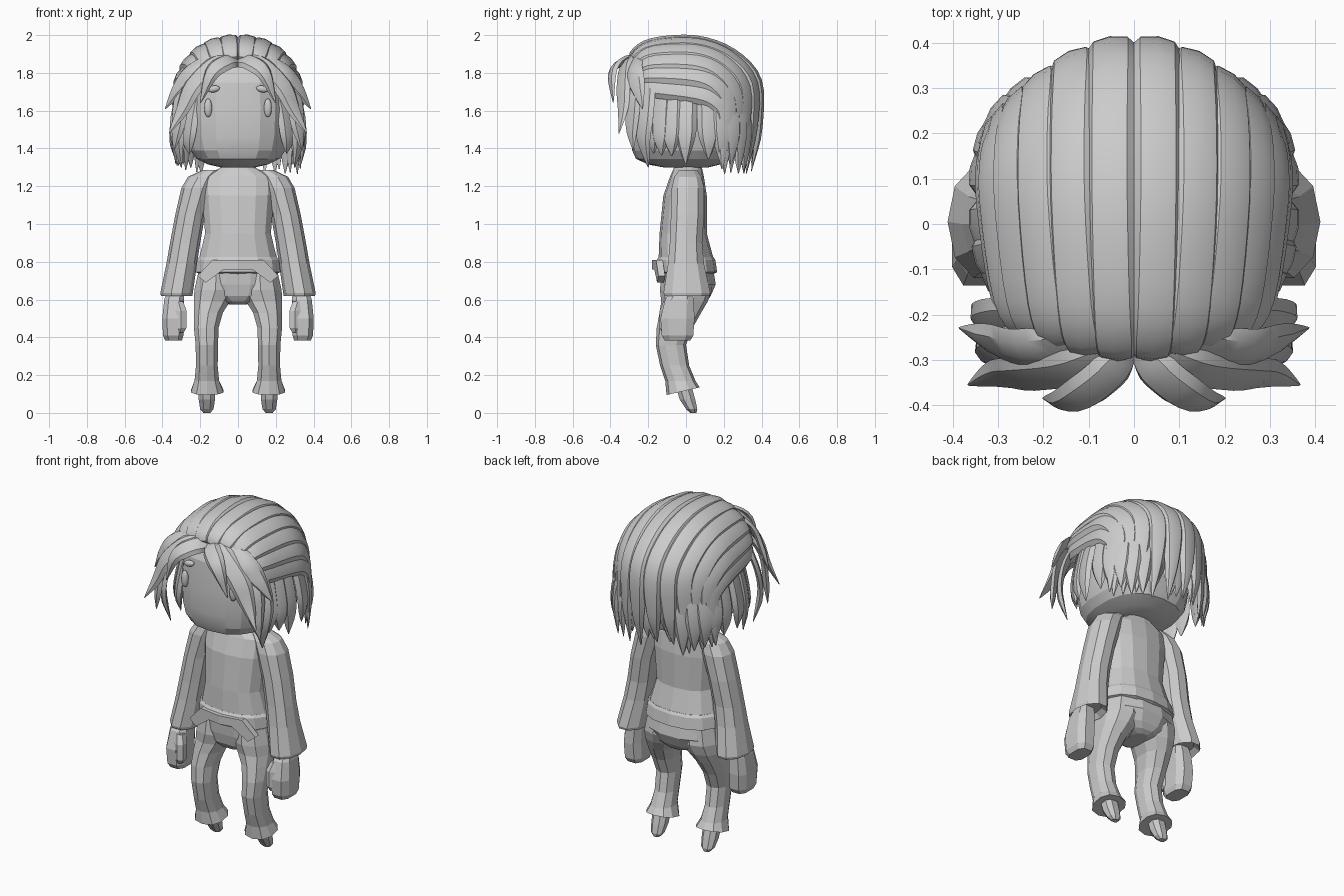
import bpy, bmesh, math, random
from mathutils import Vector

if "Cube" in bpy.data.objects:
    bpy.data.objects.remove(bpy.data.objects["Cube"], do_unlink=True)

random.seed(4)
GREY = (0.6, 0.6, 0.6, 1)
grey = bpy.data.materials.new("plain_grey")
grey.use_nodes = True
grey.diffuse_color = GREY
grey.node_tree.nodes["Principled BSDF"].inputs["Base Color"].default_value = GREY
HEAD = Vector((0, 0.05, 1.6))
SIDES = (("left", 1), ("right", -1))


def finish(name, bm, smooth=None):
    bmesh.ops.recalc_face_normals(bm, faces=bm.faces)
    mesh = bpy.data.meshes.new(name)
    bm.to_mesh(mesh)
    bm.free()
    mesh.materials.append(grey)
    ob = bpy.data.objects.new(name, mesh)
    bpy.context.collection.objects.link(ob)
    if smooth:
        bpy.ops.object.select_all(action='DESELECT')
        ob.select_set(True)
        bpy.context.view_layer.objects.active = ob
        bpy.ops.object.shade_smooth_by_angle(angle=math.radians(smooth))
    return ob


def skin(bm, rings):
    """Join rings of points into one closed tube."""
    loops = [[bm.verts.new(p) for p in ring] for ring in rings]
    n = len(loops[0])
    for a, b in zip(loops, loops[1:]):
        for i in range(n):
            j = (i + 1) % n
            bm.faces.new((a[i], a[j], b[j], b[i]))
    bm.faces.new(loops[0])
    bm.faces.new(loops[-1])


def bulge(v, power):
    return math.copysign(abs(v) ** (2 / power), v)


def loft(name, rows, n=10, power=2.3, side=1, tilt=0, smooth=None, turn=0.5):
    """Rows are height, centre x, centre y, half width, half depth."""
    rings = []
    for k, (z, cx, cy, rx, ry) in enumerate(rows):
        ring = []
        for i in range(n):
            a = math.tau * (i + turn) / n
            dy = ry * bulge(math.sin(a), power)
            lean = tilt * dy if k == len(rows) - 1 else 0
            ring.append((side * (cx + rx * bulge(math.cos(a), power)), cy + dy, z + lean))
        rings.append(ring)
    bm = bmesh.new()
    skin(bm, rings)
    return finish(name, bm, smooth)


def spline(pts, steps=4):
    """Smooth path through a few points."""
    p = [2 * pts[0] - pts[1]] + pts + [2 * pts[-1] - pts[-2]]
    out = []
    for i in range(1, len(p) - 2):
        a, b, c, d = p[i - 1:i + 3]
        for s in range(steps):
            t = s / steps
            out.append(0.5 * (2 * b + (c - a) * t + (2 * a - 5 * b + 4 * c - d) * t * t
                              + (3 * b - a - 3 * c + d) * t ** 3))
    return out + [pts[-1]]


def strand(name, pts, side=1, width=0.05, thick=0.02, taper=0.6):
    """Hair lock with a bevelled outer face and a pointed tip."""
    path = spline([Vector((x * side, y, z)) for x, y, z in pts])
    rings = []
    for i, p in enumerate(path):
        t = i / (len(path) - 1)
        along = (path[min(i + 1, len(path) - 1)] - path[max(i - 1, 0)]).normalized()
        out = p - HEAD
        out = (out - along * out.dot(along)).normalized()
        across = along.cross(out)
        f = 0.65 + 0.35 * min(1, t * 5)
        if t > taper:
            f *= 1 - 0.95 * ((t - taper) / (1 - taper)) ** 1.5
        rings.append([p + across * (u * width * f) + out * (v * thick * min(1, f * 1.5))
                      for u, v in ((-1, -0.4), (-0.65, 0.7), (0, 1), (0.65, 0.7), (1, -0.4), (0, -0.9))])
    bm = bmesh.new()
    skin(bm, rings)
    return finish(name, bm, 35)


def bead(name, loc, scale, roll=0):
    """Small rounded facial feature."""
    bm = bmesh.new()
    bmesh.ops.create_uvsphere(bm, u_segments=10, v_segments=6, radius=1)
    ob = finish(name, bm, 50)
    ob.location, ob.scale, ob.rotation_euler = loc, scale, (0, roll, 0)


# Head
loft("head", [(1.3, 0, 0, .09, .12), (1.315, 0, -.01, .16, .19), (1.345, 0, -.01, .222, .255),
              (1.39, 0, -.01, .255, .275), (1.46, 0, -.01, .273, .285), (1.6, 0, -.01, .28, .285),
              (1.75, 0, 0, .272, .28), (1.85, 0, 0, .22, .23), (1.91, 0, 0, .1, .12)],
     n=18, power=2.5, smooth=18)

# Torso, hem and pelvis
loft("sweater", [(1.34, 0, .01, .07, .06), (1.295, 0, .01, .1, .075), (1.25, 0, .005, .2, .09),
                 (1.15, 0, -.005, .195, .115), (.95, 0, -.015, .178, .125), (.82, 0, 0, .21, .145)], n=14)
loft("sweater_hem", [(.825, 0, 0, .21, .145), (.81, 0, 0, .222, .155), (.745, 0, .005, .23, .16),
                     (.735, 0, .005, .2, .14)], n=14)
loft("trouser_seat", [(.78, 0, 0, .21, .145), (.68, 0, .012, .218, .15), (.62, 0, .005, .18, .13),
                      (.59, 0, .005, .11, .11), (.575, 0, .01, .05, .08)], n=12)

# Angled band on the front of the hem
bm = bmesh.new()
edge = [(0, .81), (.135, .81), (.215, .725), (.17, .69), (.075, .76), (0, .76)]
for s in (1, -1):
    skin(bm, [[(s * x, y + .16 * x, z) for x, z in edge] for y in (-.18, -.145)])
bmesh.ops.remove_doubles(bm, verts=bm.verts, dist=.0005)
inner = [f for f in bm.faces if all(abs(v.co.x) < .0005 for v in f.verts)]
bmesh.ops.delete(bm, geom=inner, context='FACES')
finish("belt_band", bm)

for word, s in SIDES:
    # Sleeves with flared cuffs, hands and thumbs
    loft(word + "_sleeve", [(1.285, .14, .01, .05, .05), (1.25, .185, .01, .08, .075),
                            (1.19, .215, .01, .085, .09), (1.05, .253, .008, .079, .092),
                            (.9, .28, 0, .08, .09), (.79, .298, 0, .081, .1),
                            (.635, .325, .005, .086, .13), (.62, .325, .005, .083, .125),
                            (.65, .325, 0, .06, .09)], side=s, power=2.1, turn=0)
    loft(word + "_hand", [(.66, .33, -.02, .045, .05), (.6, .338, -.035, .055, .08),
                          (.5, .346, -.045, .058, .095), (.41, .343, -.045, .057, .088),
                          (.382, .341, -.045, .046, .07)], n=8, power=3, side=s)
    loft(word + "_thumb", [(.59, .315, -.09, .028, .03), (.54, .302, -.108, .034, .032),
                           (.45, .302, -.108, .033, .032), (.425, .305, -.105, .02, .022)],
         n=6, side=s)

    # Trouser legs and feet
    loft(word + "_trouser_leg", [(.74, .115, 0, .1, .13), (.65, .12, .0, .116, .138),
                                 (.59, .138, -.008, .1, .123), (.53, .157, -.03, .08, .11),
                                 (.45, .168, -.06, .068, .095), (.36, .165, -.08, .062, .08),
                                 (.25, .165, -.06, .06, .077), (.17, .165, -.03, .068, .08),
                                 (.115, .163, -.015, .09, .088)], side=s, tilt=.23)
    loft(word + "_foot", [(.15, .165, -.015, .05, .045), (.07, .165, .008, .046, .044),
                          (.02, .165, .03, .038, .032), (0, .165, .038, .02, .018)],
         n=8, side=s)

    # Eyes and brows
    bead(word + "_eye", (s * .158, -.272, 1.615), (.022, .018, .05))
    bead(word + "_brow", (s * .128, -.275, 1.715), (.034, .016, .018), s * .2)

    # Long locks combed from the hairline over the crown and down the back
    for k in range(6):
        a = math.radians(8 + 16 * k)
        x, c = bulge(math.sin(a), 2.15), bulge(math.cos(a), 2.15)
        b = x * x
        tip = 1.3 + random.uniform(-.04, .04)
        strand(f"{word}_crown_lock_{k}", [
            (.2 * x, -.255 + .05 * b, 1.75 + .1 * c), (.245 * x, -.28 + .06 * b, 1.735 + .165 * c),
            (.29 * x, -.18 + .02 * b, 1.715 + .25 * c), (.322 * x, .05, 1.685 + .295 * c),
            (.322 * x, .25 - .1 * b, 1.65 + .26 * c), (.31 * x, .385 - .18 * b, 1.58 + .18 * c),
            (.32 * x, .388 - .19 * b, 1.45 + .06 * c), (.33 * x, .35 - .16 * b, tip)],
            s, .06, .022, .76)

    # Short locks hanging beneath at the sides and back
    for k in range(11):
        a = math.radians(-46 + 13.5 * k)
        x, y = bulge(math.cos(a), 2.8), bulge(math.sin(a), 2.8)
        tip = 1.33 - .04 * (k > 6) + random.uniform(-.03, .05)
        strand(f"{word}_under_lock_{k}", [
            (.28 * x, .05 + .27 * y, 1.74), (.32 * x, .05 + .28 * y, 1.62),
            (.345 * x, .05 + .29 * y, 1.48), (.335 * x, .05 + .28 * y, tip)],
            s, .06, .02, .62)

    # Fringe locks parted in the middle
    fringe = [
        ([(.01, -.27, 1.86), (.06, -.335, 1.86), (.14, -.39, 1.8), (.2, -.385, 1.64)], .052),
        ([(.03, -.27, 1.88), (.13, -.32, 1.84), (.24, -.335, 1.73), (.3, -.335, 1.6), (.365, -.355, 1.48)], .06),
        ([(.12, -.26, 1.88), (.24, -.28, 1.81), (.31, -.26, 1.73), (.385, -.23, 1.61)], .062),
        ([(.2, -.25, 1.81), (.295, -.28, 1.68), (.32, -.29, 1.52), (.34, -.28, 1.39)], .055),
        ([(.25, -.2, 1.77), (.315, -.22, 1.6), (.325, -.23, 1.46), (.3, -.2, 1.3)], .06)]
    for k, (pts, width) in enumerate(fringe):
        strand(f"{word}_fringe_lock_{k}", pts, s, width, .018, .5)
